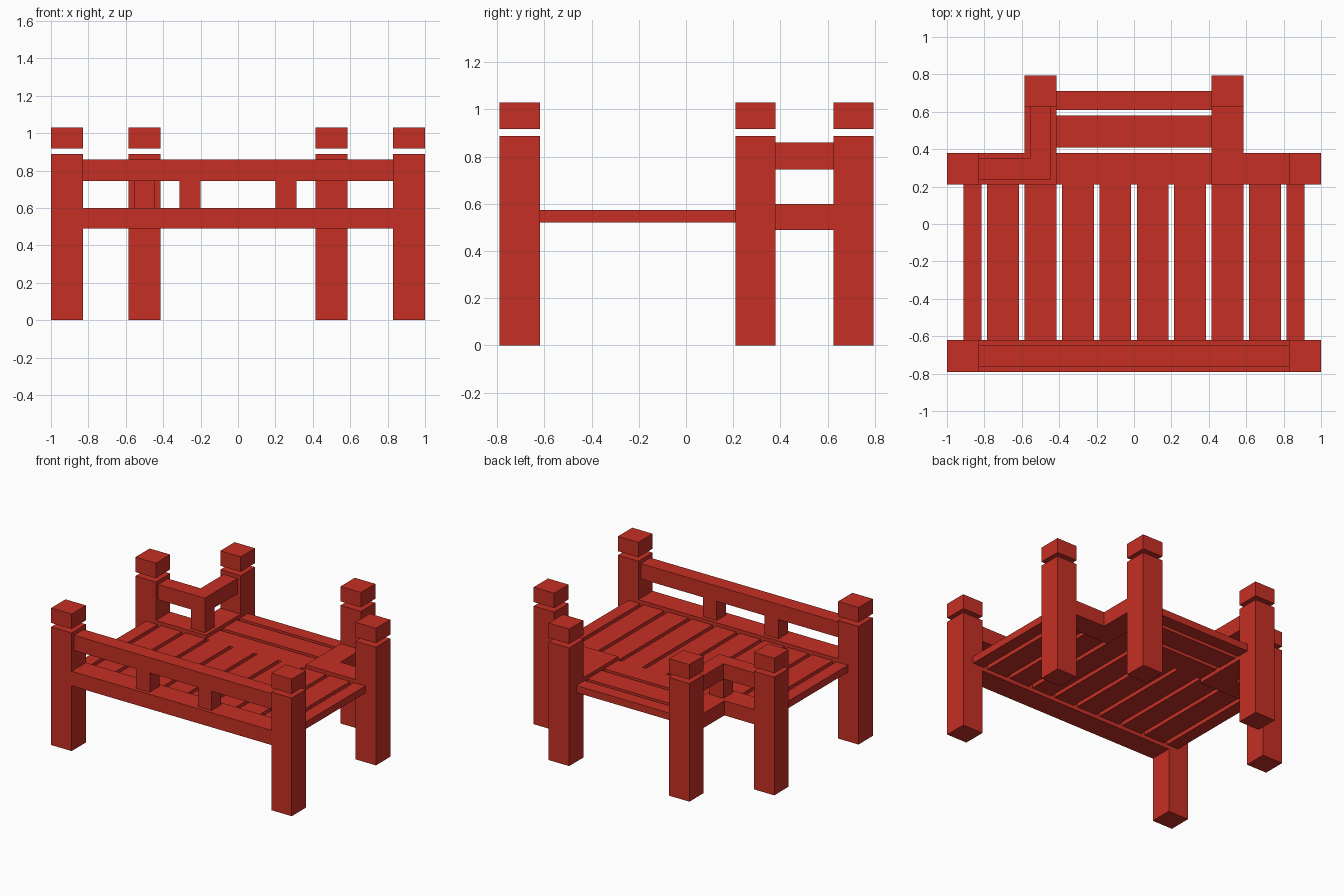
import bpy, bmesh

if "Cube" in bpy.data.objects:
    bpy.data.objects.remove(bpy.data.objects["Cube"])

red = bpy.data.materials.new("red_paint")
red.diffuse_color = (0.56, 0.028, 0.018, 1)
red.use_nodes = True
red.node_tree.nodes["Principled BSDF"].inputs["Base Color"].default_value = red.diffuse_color


def finish(name, bm):
    mesh = bpy.data.meshes.new(name)
    bm.normal_update()
    bm.to_mesh(mesh)
    bm.free()
    mesh.materials.append(red)
    obj = bpy.data.objects.new(name, mesh)
    bpy.context.collection.objects.link(obj)
    return obj


def box(name, x, y, z):
    """Box from (min, max) ranges."""
    bm = bmesh.new()
    bmesh.ops.create_cube(bm, size=1)
    for v in bm.verts:
        v.co = [(r[0] + r[1]) / 2 + c * (r[1] - r[0]) for r, c in zip((x, y, z), v.co)]
    return finish(name, bm)


def corner_rail(name, half, z, side):
    """L-shaped rail joining a side post to a back post."""
    cx, cy = 0.5, 0.295
    outline = [(0.83, cy - half), (0.83, cy + half), (cx + half, cy + half),
               (cx + half, 0.625), (cx - half, 0.625), (cx - half, cy - half)]
    bm = bmesh.new()
    face = bm.faces.new([bm.verts.new((side * px, py, z[0])) for px, py in outline])
    top = bmesh.ops.extrude_face_region(bm, geom=[face])["geom"]
    for v in top:
        if isinstance(v, bmesh.types.BMVert):
            v.co.z = z[1]
    bmesh.ops.recalc_face_normals(bm, faces=bm.faces)
    return finish(name, bm)


def around(c, half):
    return (c - half, c + half)


POST = 0.085
LOW, MID, HIGH, DECK = (0.49, 0.60), (0.60, 0.745), (0.745, 0.86), (0.52, 0.573)

# posts with separate floating caps
for cx, cy in ((0.915, -0.705), (0.915, 0.295), (0.5, 0.71)):
    for s in (-1, 1):
        x, y = around(s * cx, POST), around(cy, POST)
        box("post", x, y, (0, 0.888))
        box("post_cap", x, y, (0.918, 1.03))

# front railing
box("front_beam", (-0.83, 0.83), around(-0.705, POST), LOW)
box("front_handrail", (-0.83, 0.83), around(-0.705, 0.057), HIGH)
for s in (-1, 1):
    box("front_baluster", around(s * 0.257, 0.057), around(-0.705, 0.057), MID)

# corner beams on both sides, handrail only on the left
for s in (-1, 1):
    corner_rail("corner_beam", POST, LOW, s)
corner_rail("corner_handrail", 0.057, HIGH, -1)
box("corner_baluster", around(-0.5, 0.057), around(0.295, 0.057), MID)

# deck planks running front to back, with narrow ones at the edges
for s in (-1, 1):
    for c in (0.1, 0.3, 0.5, 0.7):
        box("deck_plank", around(s * c, POST), (-0.62, 0.21), DECK)
    box("edge_plank", around(s * 0.864, 0.048), (-0.62, 0.21), DECK)

# cross planks at the back
for y in ((0.21, 0.38), (0.41, 0.58), (0.61, 0.71)):
    box("cross_plank", (-0.415, 0.415), y, DECK)
